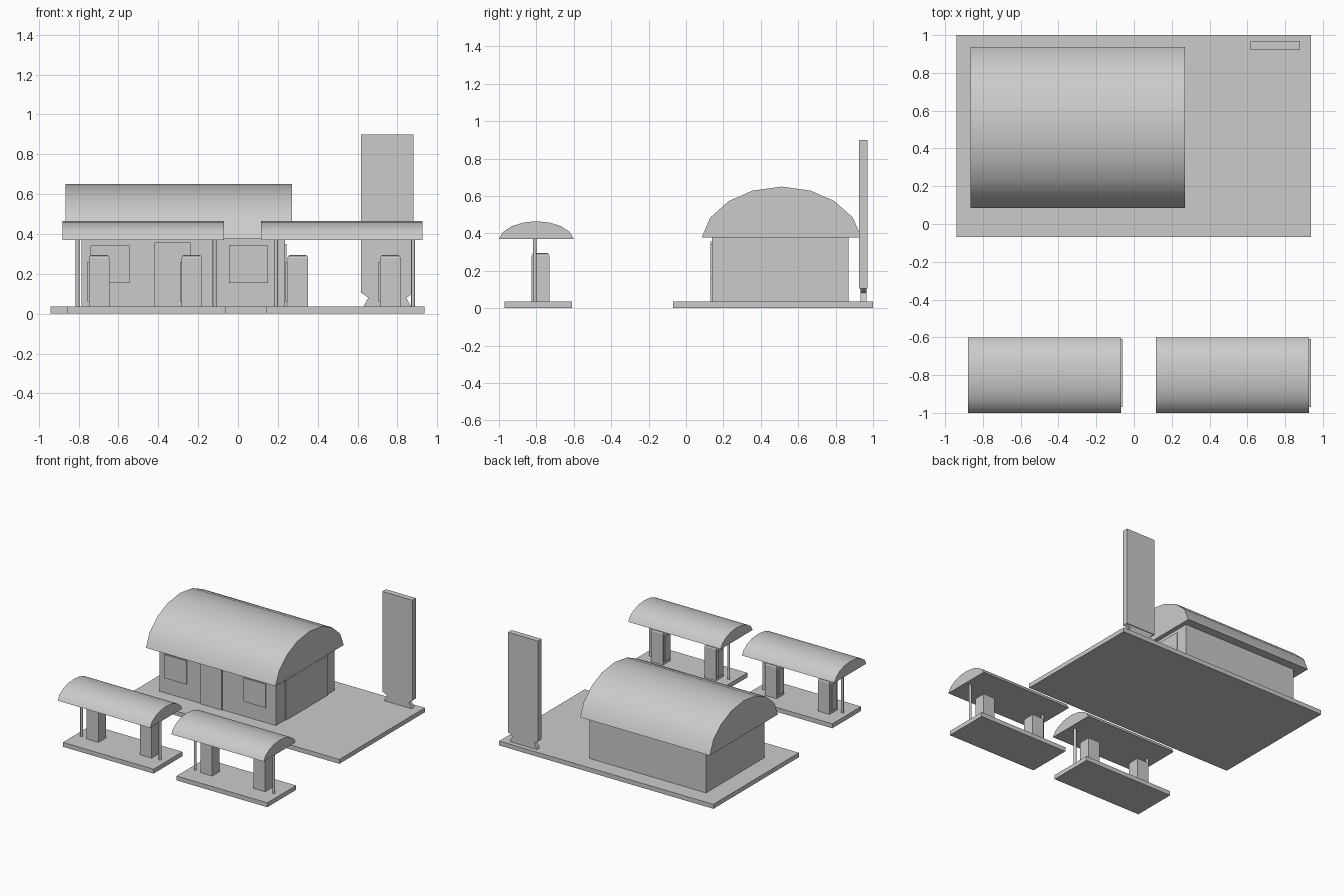
import bpy
import bmesh
import math

cube = bpy.data.objects.get("Cube")
if cube:
    bpy.data.objects.remove(cube, do_unlink=True)

grey = bpy.data.materials.new("plain grey")
grey.use_nodes = True
COLOUR = (0.6, 0.6, 0.6, 1)
grey.diffuse_color = COLOUR
grey.node_tree.nodes["Principled BSDF"].inputs["Base Color"].default_value = COLOUR


def finish(name, bm, smooth=False):
    bmesh.ops.recalc_face_normals(bm, faces=bm.faces)
    mesh = bpy.data.meshes.new(name)
    bm.to_mesh(mesh)
    bm.free()
    mesh.materials.append(grey)
    obj = bpy.data.objects.new(name, mesh)
    bpy.context.collection.objects.link(obj)
    if smooth:
        bpy.ops.object.select_all(action="DESELECT")
        obj.select_set(True)
        bpy.context.view_layer.objects.active = obj
        bpy.ops.object.shade_smooth_by_angle(angle=math.radians(40))
    return obj


def box(name, x, y, z, top_bevel=0):
    """Box from (low, high) ranges, optionally with chamfered top edges."""
    bm = bmesh.new()
    bmesh.ops.create_cube(bm, size=1)
    for v in bm.verts:
        v.co = [r[0] if c < 0 else r[1] for c, r in zip(v.co, (x, y, z))]
    if top_bevel:
        edges = [e for e in bm.edges if all(v.co.z == max(z) or abs(v.co.z - z[1]) < 1e-5 for v in e.verts)]
        bmesh.ops.bevel(bm, geom=edges, offset=top_bevel, segments=2, affect="EDGES", profile=0.5)
    return finish(name, bm)


def extrude(name, points, vector, smooth=False):
    """Closed profile of 3D points pushed along a vector."""
    bm = bmesh.new()
    face = bm.faces.new([bm.verts.new(p) for p in points])
    ext = bmesh.ops.extrude_face_region(bm, geom=[face], use_keep_orig=True)
    verts = [g for g in ext["geom"] if isinstance(g, bmesh.types.BMVert)]
    bmesh.ops.translate(bm, verts=verts, vec=vector)
    return finish(name, bm, smooth)


HALF_ARCH = [(1, 0), (0.894, 0.39), (0.66, 0.715), (0.365, 0.92)]
ARCH = HALF_ARCH + [(0, 1)] + [(-a, b) for a, b in reversed(HALF_ARCH)]


def arched_roof(name, x, y_mid, y_half, z):
    points = [(x[0], y_mid + a * y_half, z[0] + b * (z[1] - z[0])) for a, b in ARCH]
    return extrude(name, points, (x[1] - x[0], 0, 0), True)


FLOOR = 0.035

# Main slab and shop building
box("ground_slab", (-0.94, 0.937), (-0.07, 1.0), (0, FLOOR))
box("shop_walls", (-0.785, 0.235), (0.139, 0.87), (FLOOR, 0.385))
arched_roof("shop_roof", (-0.865, 0.27), 0.511, 0.427, (0.378, 0.65))
for side, x in (("right", -0.74), ("left", -0.045)):
    box(side + "_window", (x, x + 0.195), (0.131, 0.14), (0.155, 0.342))
box("front_door", (-0.42, -0.235), (0.131, 0.14), (FLOOR, 0.357))
box("side_shutter", (0.234, 0.243), (0.255, 0.775), (FLOOR, 0.35))

# Pump islands with canopies, posts and pumps
for side, dx in (("right", 0), ("left", 0.996)):
    box(side + "_island", (-0.855 + dx, -0.06 + dx), (-0.97, -0.61), (0, FLOOR))
    arched_roof(side + "_canopy", (-0.88 + dx, -0.07 + dx), -0.8, 0.2, (0.37, 0.465))
    for i, x in enumerate((-0.805 + dx, -0.117 + dx)):
        bm = bmesh.new()
        bmesh.ops.create_cone(bm, cap_ends=True, segments=12, radius1=0.01, radius2=0.01, depth=0.345)
        bmesh.ops.translate(bm, verts=bm.verts, vec=(x, -0.808, FLOOR + 0.17))
        finish(f"{side}_post_{i + 1}", bm, True)
    for i, x in enumerate((-0.748 + dx, -0.283 + dx)):
        box(f"{side}_pump_{i + 1}", (x, x + 0.103), (-0.825, -0.73), (FLOOR, 0.295), 0.015)
        box(f"{side}_pump_panel_{i + 1}", (x - 0.009, x), (-0.81, -0.745), (0.06, 0.26))

# Tall sign board on a flared foot
box("sign_board", (0.617, 0.88), (0.925, 0.97), (0.105, 0.9))
half = [(0.131, 0.105), (0.095, 0.08), (0.12, FLOOR)]
outline = half + [(-a, b) for a, b in reversed(half)]
extrude("sign_foot", [(0.749 + a, 0.932, b) for a, b in outline], (0, 0.032, 0))
